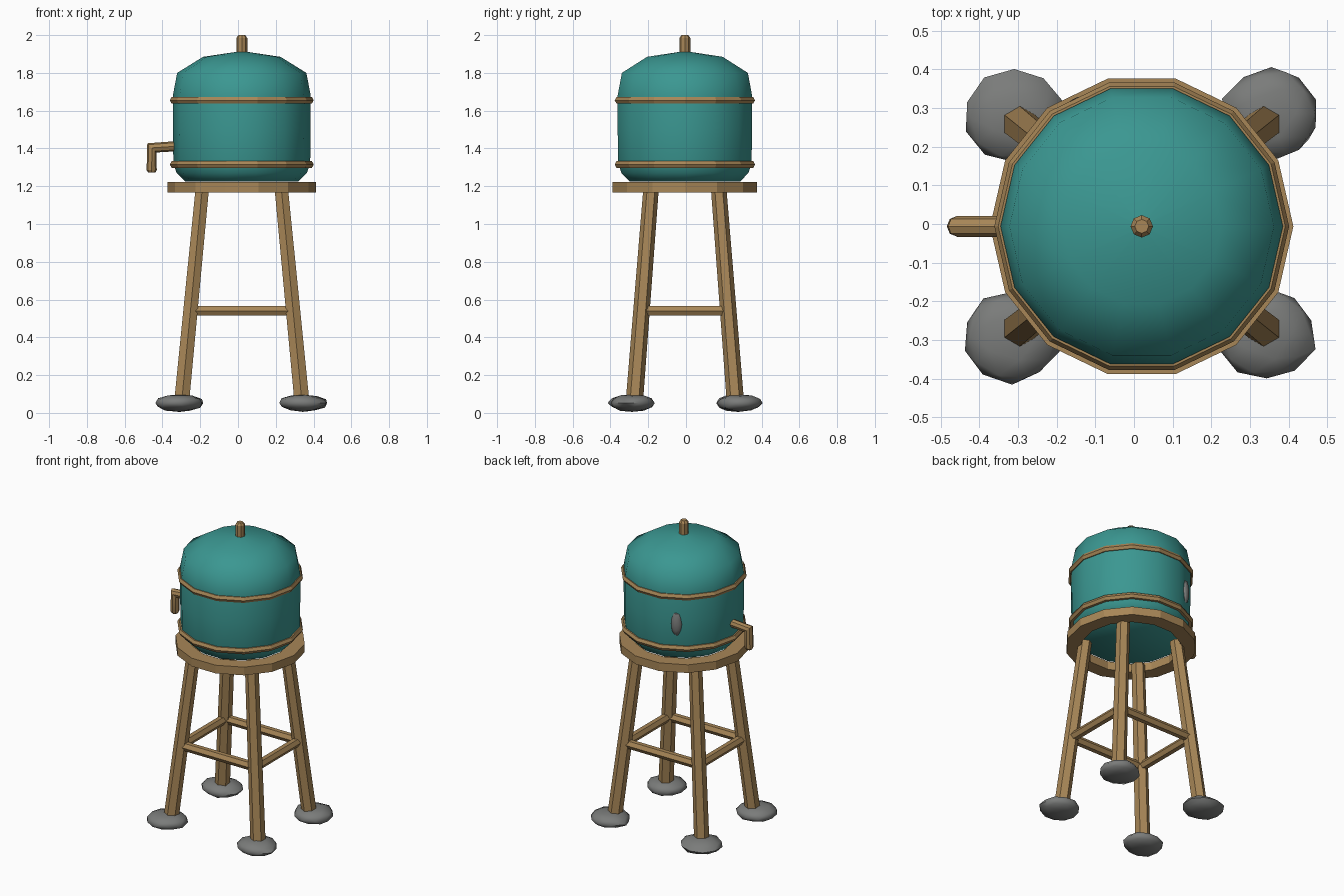
import bpy, bmesh, math, random
from mathutils import Vector

random.seed(4)
cube = bpy.data.objects.get("Cube")
if cube:
    bpy.data.objects.remove(cube)


def material(name, rgb):
    m = bpy.data.materials.new(name)
    m.use_nodes = True
    m.diffuse_color = (*rgb, 1)
    m.node_tree.nodes["Principled BSDF"].inputs["Base Color"].default_value = (*rgb, 1)
    return m


teal = material("teal paint", (0.043, 0.31, 0.285))
wood = material("brown wood", (0.39, 0.24, 0.095))
stone = material("grey stone", (0.195, 0.2, 0.195))

CX, CY = 0.02, -0.006          # tower axis
SIDES = 14
X, Y, Z = Vector((1, 0, 0)), Vector((0, 1, 0)), Vector((0, 0, 1))


def finish(bm, name, mat, smooth=None):
    bmesh.ops.recalc_face_normals(bm, faces=bm.faces)
    mesh = bpy.data.meshes.new(name)
    bm.to_mesh(mesh)
    bm.free()
    ob = bpy.data.objects.new(name, mesh)
    bpy.context.collection.objects.link(ob)
    mesh.materials.append(mat)
    if smooth:
        bpy.ops.object.select_all(action="DESELECT")
        ob.select_set(True)
        bpy.context.view_layer.objects.active = ob
        bpy.ops.object.shade_smooth_by_angle(angle=math.radians(smooth))
    return ob


def loft(name, sections, mat, sides=6, closed=False, smooth=None):
    """Join polygon sections (centre, u axis, v axis); cap the ends unless closed."""
    bm = bmesh.new()
    rings = []
    for c, u, v in sections:
        angles = [math.tau * i / sides for i in range(sides)]
        rings.append([bm.verts.new(c + u * math.cos(a) + v * math.sin(a)) for a in angles])
    pairs = list(zip(rings, rings[1:]))
    if closed:
        pairs.append((rings[-1], rings[0]))
    else:
        bm.faces.new(rings[0])
        bm.faces.new(rings[-1])
    for a, b in pairs:
        for i in range(sides):
            j = (i + 1) % sides
            bm.faces.new((a[i], a[j], b[j], b[i]))
    return finish(bm, name, mat, smooth)


def lathe(name, profile, mat, sides=SIDES, closed=False, smooth=None):
    sections = [(Vector((CX, CY, z)), X * r, Y * r) for r, z in profile]
    return loft(name, sections, mat, sides, closed, smooth)


def lump(name, centre, size, jitter, spin=0):
    """Irregular squashed stone."""
    bm = bmesh.new()
    bmesh.ops.create_icosphere(bm, subdivisions=2, radius=1)
    c, s = math.cos(spin), math.sin(spin)
    for v in bm.verts:
        p = v.co * random.uniform(1 - jitter, 1 + jitter * 0.4)
        x, y = p.x * size[0], p.y * size[1]
        z = max(-1, min(1, p.z)) * size[2]
        v.co = Vector(centre) + Vector((x * c - y * s, x * s + y * c, z))
    return finish(bm, name, stone, 50)


# Tank with domed roof
lathe("tank", [(0.30, 1.225), (0.345, 1.27), (0.362, 1.32), (0.365, 1.5), (0.365, 1.68),
               (0.342, 1.80), (0.205, 1.885), (0.004, 1.915)], teal, smooth=65)

# Hoops around the tank
for name, z in (("lower_hoop", 1.315), ("upper_hoop", 1.655)):
    hoop = [(0.361 + 0.02 * math.cos(math.tau * i / 6),
             z + 0.021 * math.sin(math.tau * i / 6)) for i in range(6)]
    lathe(name, hoop, wood, closed=True)

# Platform ring and roof finial
lathe("platform_ring", [(0.30, 1.168), (0.392, 1.168), (0.392, 1.222), (0.30, 1.222)],
      wood, closed=True)
lathe("finial", [(0.029, 1.89), (0.029, 1.985), (0.018, 2.0)], wood, sides=8, smooth=30)


# Leaning legs, stones and cross braces
def leg_point(sx, sy, z):
    t = z / 1.2
    return Vector((CX + sx * (0.324 - 0.116 * t), CY + sy * (0.272 - 0.094 * t), z))


corners = [(-1, -1), (1, -1), (1, 1), (-1, 1)]
corner_names = ["front_right", "front_left", "back_left", "back_right"]
foot_centres = [(-0.315, -0.29), (0.343, -0.285), (0.355, 0.285), (-0.31, 0.278)]
for i, (sx, sy) in enumerate(corners):
    leg = [(leg_point(sx, sy, z), Y * r, X * r) for z, r in ((0.03, 0.046), (1.2, 0.041))]
    loft(corner_names[i] + "_leg", leg, wood)
    lump(corner_names[i] + "_foot_stone", (*foot_centres[i], 0.052), (0.13, 0.123, 0.047), 0.08)
    a, b = leg_point(sx, sy, 0.54), leg_point(*corners[(i + 1) % 4], 0.54)
    side = (b - a).normalized().cross(Z)
    loft("brace_" + corner_names[i], [(p, side * 0.029, Z * 0.029) for p in (a, b)], wood)

# Spout: mitred elbow pipe on the right side
r = 0.027
loft("spout", [(Vector((-0.31, CY, 1.413)), Y * r, Z * r),
               (Vector((-0.456, CY, 1.403)), Y * r, (Z - X) * r * 0.9),
               (Vector((-0.457, CY, 1.285)), Y * r, X * -r),
               (Vector((-0.457, CY, 1.272)), Y * r * 0.7, X * -r * 0.7)], wood, sides=8, smooth=30)

# Small stone shard stuck in the back of the tank
angle = math.radians(118)
lump("tank_shard", (CX + 0.354 * math.cos(angle), CY + 0.354 * math.sin(angle), 1.475),
     (0.02, 0.034, 0.08), 0.1, angle)
